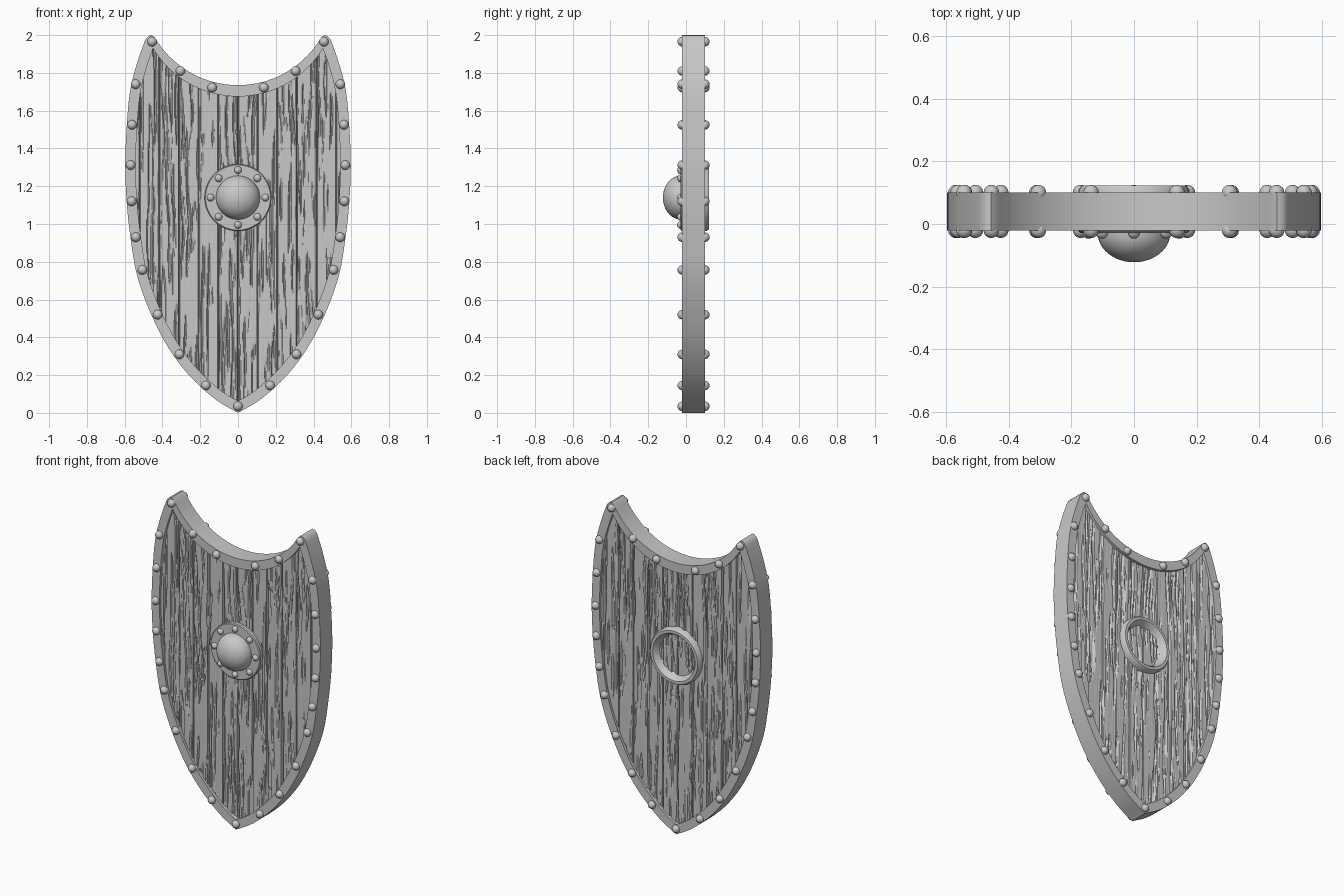
import bpy, bmesh, math
from mathutils import Vector, noise

if "Cube" in bpy.data.objects:
    bpy.data.objects.remove(bpy.data.objects["Cube"])

FRONT, BACK = -0.02, 0.10      # rim faces
RIM_W = 0.055
BOSS_Z = 1.14

grey = bpy.data.materials.new("plain grey")
grey.use_nodes = True
GREY = (0.58, 0.58, 0.58, 1)
grey.diffuse_color = GREY
grey.node_tree.nodes["Principled BSDF"].inputs["Base Color"].default_value = GREY


def finish(name, bm, angle=35, fix_normals=True):
    if fix_normals:
        bmesh.ops.recalc_face_normals(bm, faces=bm.faces)
    mesh = bpy.data.meshes.new(name)
    bm.to_mesh(mesh)
    bm.free()
    mesh.materials.append(grey)
    ob = bpy.data.objects.new(name, mesh)
    bpy.context.collection.objects.link(ob)
    bpy.ops.object.select_all(action='DESELECT')
    ob.select_set(True)
    bpy.context.view_layer.objects.active = ob
    bpy.ops.object.shade_smooth_by_angle(angle=math.radians(angle))
    return ob


def smooth_path(pts, sub=4):
    """Catmull-Rom curve through the points."""
    p = [Vector(q) for q in pts]
    p = [2 * p[0] - p[1]] + p + [2 * p[-1] - p[-2]]
    out = []
    for i in range(1, len(p) - 2):
        a, b, c, d = p[i - 1:i + 3]
        for s in range(sub):
            t = s / sub
            out.append(0.5 * (2 * b + (c - a) * t + (2 * a - 5 * b + 4 * c - d) * t * t
                              + (3 * b - a - 3 * c + d) * t ** 3))
    return out + [p[-2]]


def arc(cz, r, end, n=16):
    angles = [math.radians(end) * i / n for i in range(n + 1)]
    return [Vector((r * math.sin(a), cz - r * math.cos(a))) for a in angles]


# Half outline: top scoop, rounded horn, curved side down to the point
side = smooth_path([(0.495, 1.965), (0.535, 1.85), (0.572, 1.7), (0.59, 1.5), (0.597, 1.3),
                    (0.588, 1.1), (0.568, 0.92), (0.535, 0.73), (0.468, 0.54),
                    (0.375, 0.355), (0.26, 0.2), (0.12, 0.072), (0, 0)])
horn = [Vector(p) for p in ((0.442, 1.988), (0.456, 2.0), (0.472, 1.997), (0.486, 1.983))]
half_outer = arc(2.245, 0.51, 57) + horn + side

tip = Vector((0.45, 1.93))
inner_side = []
for i, p in enumerate(side):
    d = (side[min(i + 1, len(side) - 1)] - side[max(i - 1, 0)]).normalized()
    inner_side.append(p + Vector((d.y, -d.x)) * RIM_W)
inner_side = [tip if p.y > tip.y else p for p in inner_side]
inner_side[0], inner_side[-1] = tip, Vector((0, 0.065))
half_inner = arc(2.2, 0.525, 59) + [tip] * len(horn) + inner_side


def mirrored(half):
    return half + [Vector((-p.x, p.y)) for p in reversed(half[1:-1])]


outer, inner = mirrored(half_outer), mirrored(half_inner)

# Rim
bm = bmesh.new()
rings = [[bm.verts.new((p.x, y, p.y)) for p in loop]
         for loop, y in ((outer, FRONT), (outer, BACK), (inner, BACK), (inner, FRONT))]
n = len(outer)
for k in range(4):
    a, b = rings[k], rings[(k + 1) % 4]
    for i in range(n):
        j = (i + 1) % n
        bm.faces.new((a[i], a[j], b[j], b[i]))
bmesh.ops.remove_doubles(bm, verts=bm.verts, dist=0.0005)
finish("rim", bm)

# Wooden planks: one grained sheet per side, tucked into the rim
middle = [(p + q) / 2 for p, q in zip(half_outer, half_inner)]


def span(x):
    """Lowest and highest point of the panel at x."""
    zs = []
    for p, q in zip(middle, middle[1:]):
        if min(p.x, q.x) <= x <= max(p.x, q.x) and abs(p.x - q.x) > 1e-7:
            zs.append(p.y + (q.y - p.y) * (x - p.x) / (q.x - p.x))
    return min(zs), max(zs)


STEP, PER_PLANK, ROWS = 0.004, 26, 72


def carve(k, x, z, seed):
    """Depth of seams between planks and of wavy slits in the grain."""
    if k % PER_PLANK == 0:
        return 0.018
    plank = k // PER_PLANK * 3.7 + seed
    wave = x + 0.014 * noise.noise(Vector((x * 4, z * 3.5, plank)))
    slit = noise.noise(Vector((wave * 62, z * 2.6, plank)))
    fine = noise.noise(Vector((wave * 130, z * 5, plank + 9)))
    depth = min(max((slit - 0.12) * 0.05, 0), 0.011)
    return depth + 0.002 * max(fine, 0)


cols = int((max(p.x for p in middle) - 0.002) / STEP)
for name, y0, inward, seed in (("front_planks", -0.004, 1, 0), ("back_planks", 0.084, -1, 50)):
    bm = bmesh.new()
    grid = []
    for k in range(-cols, cols + 1):
        x = k * STEP
        lo, hi = span(abs(x))
        zs = [lo + (hi - lo) * r / ROWS for r in range(ROWS + 1)]
        grid.append([bm.verts.new((x, y0 + inward * carve(k, x, z, seed), z)) for z in zs])
    for a, b in zip(grid, grid[1:]):
        for r in range(ROWS):
            quad = (a[r], b[r], b[r + 1], a[r + 1])
            bm.faces.new(quad if inward > 0 else quad[::-1])
    finish(name, bm, 30, False)


# Boss: lathed dome, flange, and hollow ring at the back
def lathe(name, profile, segments=48):
    bm = bmesh.new()
    vs = [bm.verts.new((r, y, BOSS_Z)) for r, y in profile]
    es = [bm.edges.new(e) for e in zip(vs, vs[1:])]
    bmesh.ops.spin(bm, geom=vs + es, cent=(0, 0, BOSS_Z), axis=(0, 1, 0),
                   angle=math.tau, steps=segments)
    bmesh.ops.remove_doubles(bm, verts=bm.verts, dist=0.0003)
    return finish(name, bm)


dome = [(0.116 * math.sin(a), -0.028 - 0.094 * math.cos(a))
        for a in [math.pi / 2 * i / 12 for i in range(13)]]
lathe("boss", dome + [(0.172, -0.028), (0.177, -0.023), (0.177, 0.108), (0.168, 0.122),
                      (0.150, 0.122), (0.142, 0.114), (0.122, 0.07), (0, 0.07)])


# Rivets: half-sunk domes on both faces of the rim and around the boss
def rivets(name, spots, radius, y):
    bm = bmesh.new()
    for x, z in spots:
        made = bmesh.ops.create_uvsphere(bm, u_segments=16, v_segments=10, radius=radius)
        bmesh.ops.translate(bm, verts=made["verts"], vec=(x, y, z))
    finish(name, bm, 60)


half_spots = [(0.455, 1.965), (0.305, 1.81), (0.137, 1.722), (0.542, 1.74), (0.561, 1.525),
              (0.568, 1.312), (0.563, 1.12), (0.541, 0.93), (0.506, 0.757), (0.425, 0.52),
              (0.31, 0.31), (0.17, 0.145)]
spots = [(0, 0.035)] + [(s * x, z) for x, z in half_spots for s in (1, -1)]
rivets("front_rim_rivets", spots, 0.025, FRONT)
rivets("back_rim_rivets", spots, 0.025, BACK)
around = [math.tau * i / 8 for i in range(8)]
rivets("boss_rivets", [(0.145 * math.cos(a), BOSS_Z + 0.145 * math.sin(a)) for a in around],
       0.02, -0.027)
